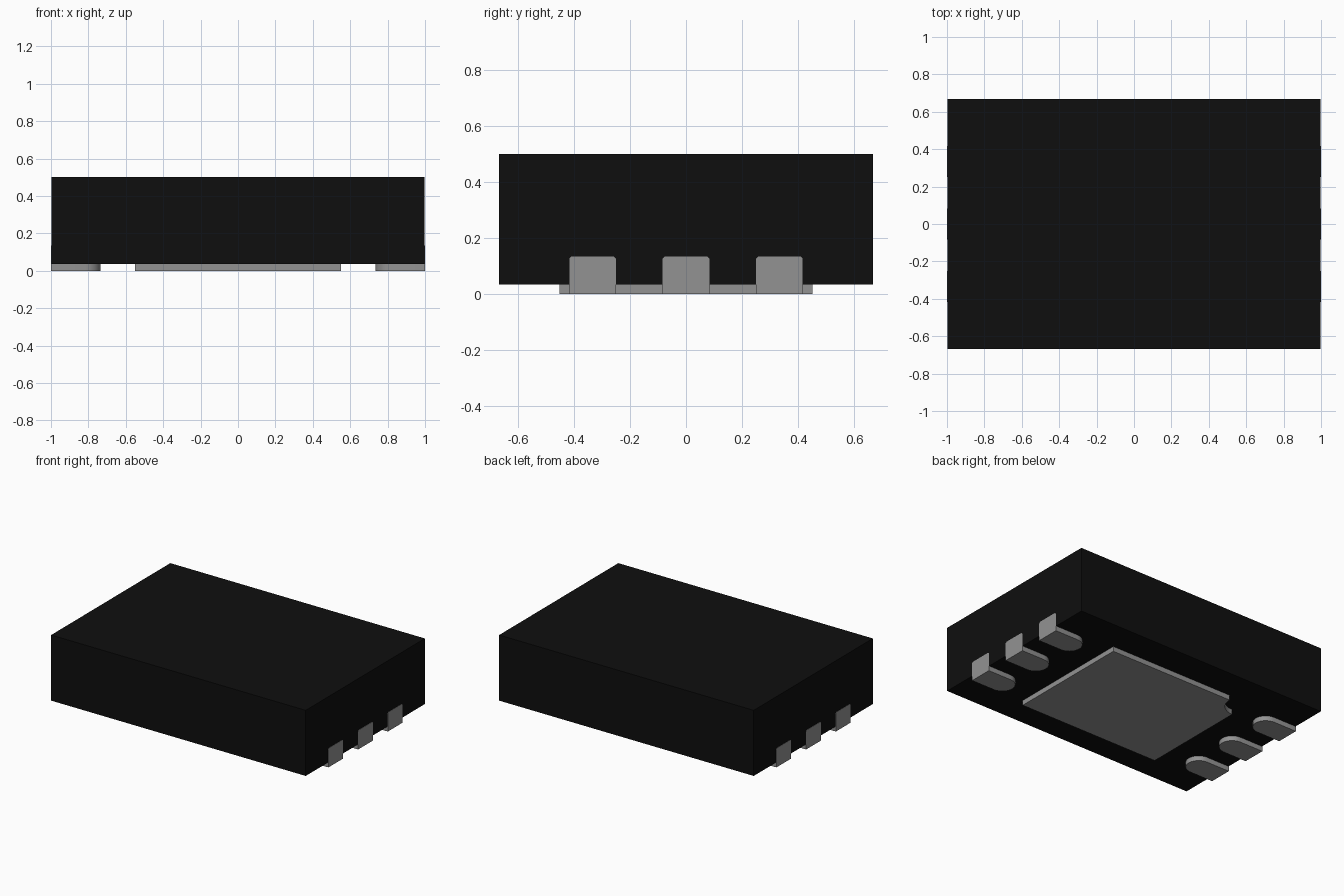
import bpy, bmesh
from math import pi, sin, cos
from mathutils import Vector

cube = bpy.data.objects.get("Cube")
if cube:
    bpy.data.objects.remove(cube)


def material(name, value):
    m = bpy.data.materials.new(name)
    m.use_nodes = True
    colour = (value, value, value, 1)
    m.diffuse_color = colour
    bsdf = next(n for n in m.node_tree.nodes if n.type == 'BSDF_PRINCIPLED')
    bsdf.inputs["Base Color"].default_value = colour
    return m


black = material("black_moulding", 0.0045)
metal = material("grey_metal", 0.29)

FOOT = 0.035      # height of the metal under the body
HALF_PIN = 0.083


def arc(cx, cy, r, start, end, steps=14):
    return [(cx + r * cos(start + (end - start) * i / steps),
             cy + r * sin(start + (end - start) * i / steps)) for i in range(steps + 1)]


def extrude(bm, points, offset):
    """Close an outline and extrude it along offset."""
    face = bm.faces.new([bm.verts.new(p) for p in points])
    new = bmesh.ops.extrude_face_region(bm, geom=[face])["geom"]
    bmesh.ops.translate(bm, verts=[v for v in new if isinstance(v, bmesh.types.BMVert)],
                        vec=Vector(offset))


def finish(bm, name, mat):
    bmesh.ops.recalc_face_normals(bm, faces=bm.faces)
    mesh = bpy.data.meshes.new(name)
    bm.to_mesh(mesh)
    bm.free()
    mesh.materials.append(mat)
    ob = bpy.data.objects.new(name, mesh)
    bpy.context.collection.objects.link(ob)
    bpy.ops.object.select_all(action='DESELECT')
    ob.select_set(True)
    bpy.context.view_layer.objects.active = ob
    bpy.ops.object.shade_smooth_by_angle(angle=pi / 6)
    return ob


# Moulded body
bm = bmesh.new()
hx, hy = 0.998, 0.667
extrude(bm, [(-hx, -hy, FOOT), (hx, -hy, FOOT), (hx, hy, FOOT), (-hx, hy, FOOT)],
        (0, 0, 0.5 - FOOT))
finish(bm, "body", black)

# Central thermal pad with a concave round notch in one corner
bm = bmesh.new()
px, py = 0.55, 0.45
outline = [(-px, -py), (px, -py), (px, py)] + arc(-px, py, 0.13, 0, -pi / 2)
extrude(bm, [(x, y, 0) for x, y in outline], (0, 0, FOOT))
finish(bm, "thermal_pad", metal)

# Pins: round-ended foot below, upright end plate on the side
for side, label in ((1, "left"), (-1, "right")):
    for number, y in enumerate((-0.333, 0, 0.333), 1):
        bm = bmesh.new()
        foot = [(1, -HALF_PIN), (1, HALF_PIN)] + arc(0.735 + HALF_PIN, 0, HALF_PIN, pi / 2, 3 * pi / 2)
        extrude(bm, [(side * x, y + v, 0) for x, v in foot], (0, 0, FOOT))
        w, top, cut = HALF_PIN, 0.135, 0.008
        plate = [(-w, FOOT), (w, FOOT), (w, top - cut), (w - cut, top), (cut - w, top), (-w, top - cut)]
        extrude(bm, [(side, y + v, z) for v, z in plate], (-side * 0.03, 0, 0))
        finish(bm, f"{label}_pin_{number}", metal)
